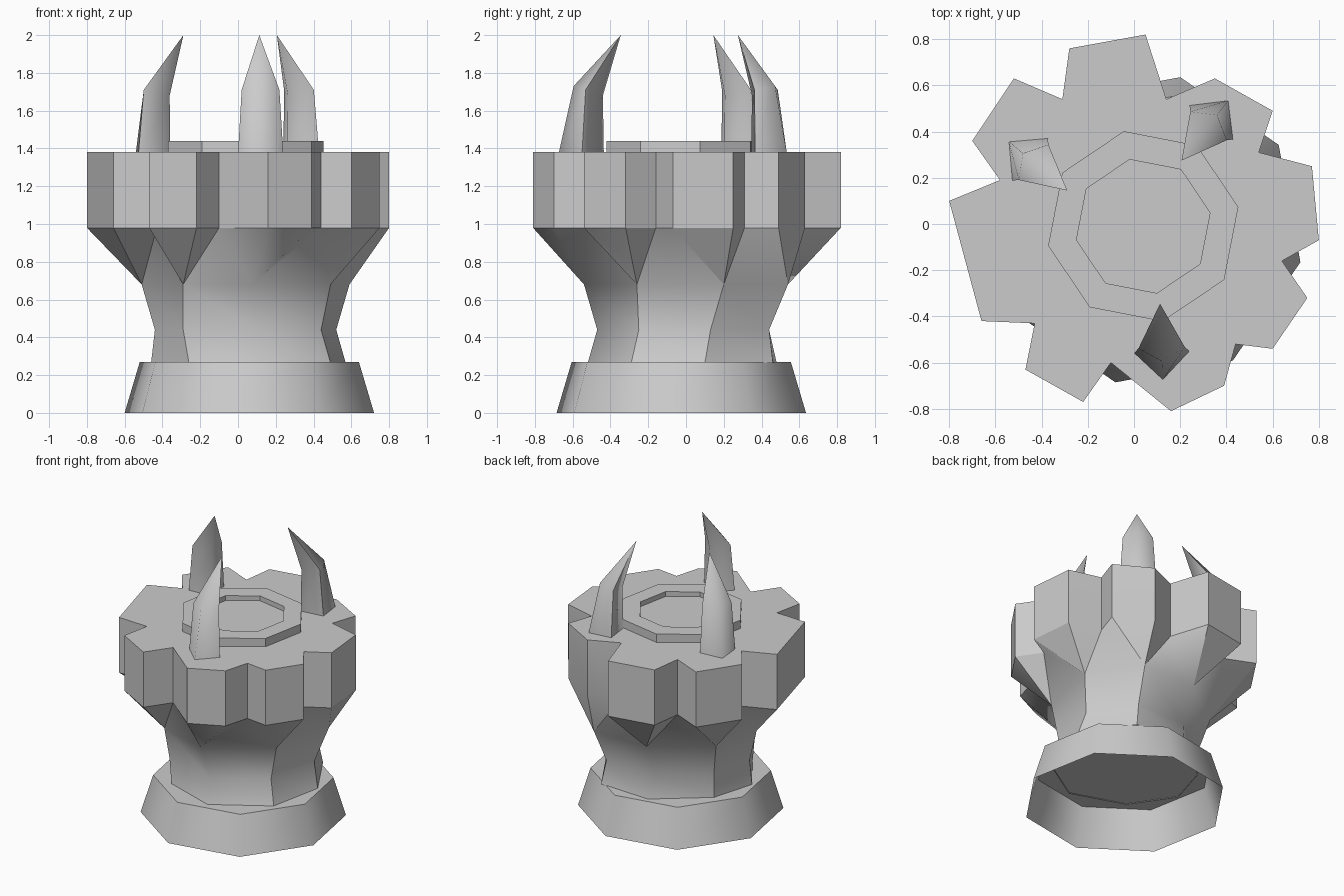
import bpy, bmesh, math
from mathutils import Vector

cube = bpy.data.objects.get("Cube")
if cube:
    bpy.data.objects.remove(cube)

# Single stone colour
GREY = (0.6, 0.6, 0.6, 1.0)
stone = bpy.data.materials.new("grey_stone")
stone.use_nodes = True
stone.diffuse_color = GREY
stone.node_tree.nodes["Principled BSDF"].inputs["Base Color"].default_value = GREY


def make_object(name, verts, faces, sharp_degrees, soft_edge=None):
    """Build a mesh object; edges steeper than sharp_degrees stay crisp unless soft_edge says otherwise."""
    mesh = bpy.data.meshes.new(name)
    mesh.from_pydata([tuple(v) for v in verts], [], faces)
    mesh.materials.append(stone)
    bm = bmesh.new()
    bm.from_mesh(mesh)
    bmesh.ops.recalc_face_normals(bm, faces=bm.faces)
    bm.verts.ensure_lookup_table()
    for face in bm.faces:
        face.smooth = True
    for edge in bm.edges:
        steep = len(edge.link_faces) == 2 and edge.calc_face_angle() > math.radians(sharp_degrees)
        soft = soft_edge is not None and soft_edge(*[v.index for v in edge.verts])
        edge.smooth = not steep or soft
    bm.to_mesh(mesh)
    bm.free()
    obj = bpy.data.objects.new(name, mesh)
    bpy.context.collection.objects.link(obj)
    return obj


def lathe(name, centre, sides, turn, profile, sharp_degrees, cap_end=True):
    """Stack of regular polygons given as (radius, height) pairs, with an optional end cap."""
    verts, faces = [], []
    for radius, height in profile:
        for k in range(sides):
            angle = math.radians(turn) + math.tau * k / sides
            verts.append((centre[0] + radius * math.cos(angle),
                          centre[1] + radius * math.sin(angle), height))
    for level in range(len(profile) - 1):
        low, high = level * sides, (level + 1) * sides
        for k in range(sides):
            n = (k + 1) % sides
            faces.append((low + k, low + n, high + n, high + k))
    if cap_end:
        faces.append(tuple(range(len(verts) - sides, len(verts))))
    return make_object(name, verts, faces, sharp_degrees)


# Flared hollow foot, open underneath
lathe("foot", (0.06, -0.025), 8, 33, [(0.675, 0), (0.593, 0.27)], 50)

# Collar with a shallow recess on top
lathe("top_collar", (0.04, -0.01), 8, 11.5,
      [(0.42, 1.37), (0.42, 1.44), (0.295, 1.44), (0.295, 1.405)], 30)

# Crown outline: each row is one tooth (two corners) and the notch after it
teeth = [
    (0.16, -0.81), (0.39, -0.70), (0.44, -0.52),
    (0.60, -0.54), (0.75, -0.32), (0.64, -0.16),
    (0.80, -0.07), (0.77, 0.25), (0.54, 0.31),
    (0.60, 0.49), (0.35, 0.63), (0.14, 0.54),
    (0.05, 0.82), (-0.28, 0.76), (-0.31, 0.54),
    (-0.52, 0.63), (-0.70, 0.36), (-0.58, 0.19),
    (-0.80, 0.10), (-0.66, -0.42), (-0.43, -0.43),
    (-0.47, -0.63), (-0.22, -0.77), (-0.10, -0.60),
]
# Stem rings: one corner per tooth, at shoulder, waist and bottom
shoulder = [(0.08, -0.54), (0.49, -0.26), (0.59, 0.20), (0.36, 0.54),
            (-0.06, 0.54), (-0.43, 0.27), (-0.51, -0.08), (-0.29, -0.43)]
waist = [(0.10, -0.47), (0.44, -0.25), (0.52, 0.13), (0.33, 0.44),
         (-0.06, 0.43), (-0.37, 0.21), (-0.44, -0.10), (-0.29, -0.37)]
bottom = [(0.12, -0.52), (0.49, -0.29), (0.57, 0.10), (0.36, 0.46),
          (-0.03, 0.48), (-0.37, 0.21), (-0.46, -0.10), (-0.26, -0.39)]


def build_body():
    count, corners = len(teeth), len(shoulder)
    verts = [(x, y, 1.38) for x, y in teeth] + [(x, y, 0.98) for x, y in teeth]
    for ring, height in ((shoulder, 0.68), (waist, 0.44), (bottom, 0.265)):
        verts += [(x, y, height) for x, y in ring]
    base = 2 * count
    faces = [tuple(range(count))]
    # Vertical tooth walls, then the tapers that gather each tooth into a stem corner
    for i in range(count):
        n = (i + 1) % count
        faces.append((i, n, count + n, count + i))
        a, b = base + i // 3, base + n // 3
        faces.append((count + i, count + n, a) if a == b else (count + i, count + n, b, a))
    # Stem walls
    for level in range(2):
        start = base + level * corners
        for k in range(corners):
            n = (k + 1) % corners
            faces.append((start + k, start + n, start + corners + n, start + corners + k))

    def soft_edge(a, b):
        """Rounded front and back corners, and the soft bands around the stem."""
        low, high = min(a, b), max(a, b)
        if low < base:
            return low >= count and high == base
        column_a, column_b = (a - base) % corners, (b - base) % corners
        return column_a != column_b or column_a in (0, 4)

    make_object("crown_and_stem", verts, faces, 25, soft_edge)


build_body()


# Curved thorns: four-sided, bent inwards to a point
def thorn(name, centre, direction):
    out = Vector((math.cos(math.radians(direction)), math.sin(math.radians(direction)), 0))
    side = Vector((-out.y, out.x, 0))
    origin = Vector((centre[0], centre[1], 0))

    def point(along, across, height):
        return origin + out * along + side * across + Vector((0, 0, height))

    verts = [point(0.12, 0, 1.37), point(0, 0.12, 1.37), point(-0.12, 0, 1.37), point(0, -0.12, 1.37),
             point(0.04, 0, 1.73), point(-0.02, 0.10, 1.71), point(-0.115, 0, 1.68),
             point(-0.02, -0.10, 1.71), point(-0.21, 0, 2.0)]
    faces = []
    for k in range(4):
        n = (k + 1) % 4
        faces += [(k, n, 4 + n, 4 + k), (4 + k, 4 + n, 8)]
    make_object(name, verts, faces, 92)


thorn("front_thorn", (0.12, -0.555), -88)
thorn("back_left_thorn", (0.335, 0.44), 52)
thorn("back_right_thorn", (-0.45, 0.28), 140)
